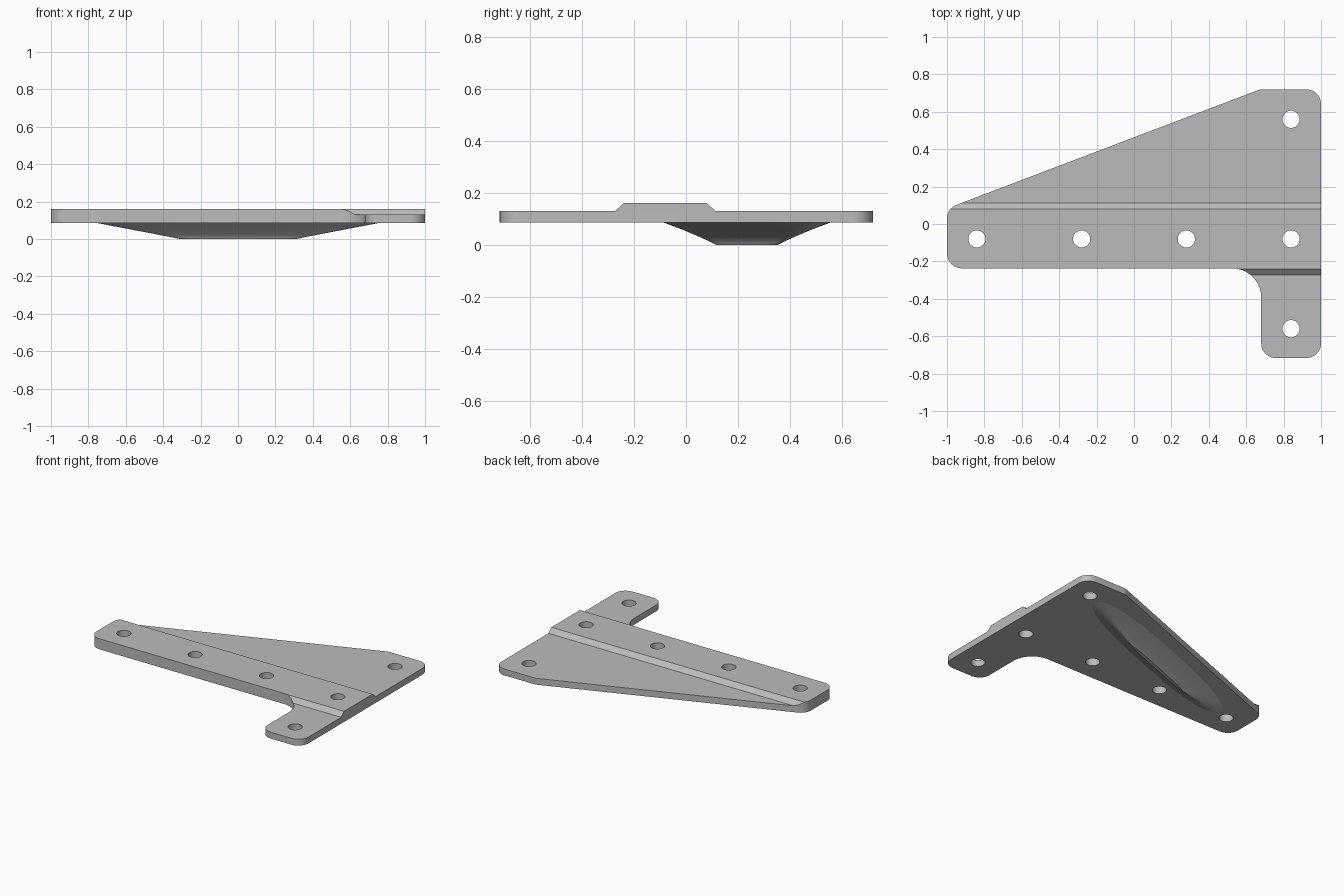
import bpy, bmesh, math
from mathutils import Vector, Matrix

cube = bpy.data.objects.get("Cube")
if cube:
    bpy.data.objects.remove(cube, do_unlink=True)

grey = bpy.data.materials.new("plain grey metal")
grey.use_nodes = True
grey.diffuse_color = (0.5, 0.5, 0.5, 1)
grey.node_tree.nodes["Principled BSDF"].inputs["Base Color"].default_value = (0.5, 0.5, 0.5, 1)


def make_object(name, bm):
    bmesh.ops.recalc_face_normals(bm, faces=bm.faces)
    mesh = bpy.data.meshes.new(name)
    bm.to_mesh(mesh)
    bm.free()
    mesh.materials.append(grey)
    obj = bpy.data.objects.new(name, mesh)
    bpy.context.collection.objects.link(obj)
    return obj


def prism(name, points, direction):
    """Extrude a closed outline along a direction."""
    bm = bmesh.new()
    face = bm.faces.new([bm.verts.new(p) for p in points])
    result = bmesh.ops.extrude_face_region(bm, geom=[face], use_keep_orig=True)
    moved = [g for g in result["geom"] if isinstance(g, bmesh.types.BMVert)]
    bmesh.ops.translate(bm, verts=moved, vec=direction)
    return make_object(name, bm)


def rounded(corners, steps=10):
    """Replace every (x, y, radius) corner by an arc."""
    points = []
    for i, (x, y, r) in enumerate(corners):
        p = Vector((x, y))
        a = (Vector(corners[i - 1][:2]) - p).normalized()
        b = (Vector(corners[(i + 1) % len(corners)][:2]) - p).normalized()
        half = a.angle(b) / 2
        centre = p + (a + b).normalized() * r / math.sin(half)
        start = p + a * r / math.tan(half) - centre
        end = p + b * r / math.tan(half) - centre
        sweep = start.angle_signed(end)
        for k in range(steps + 1):
            turn = Matrix.Rotation(-sweep * k / steps, 2)
            points.append(centre + turn @ start)
    return points


def cut(obj, tool, operation):
    tool.hide_render = True
    mod = obj.modifiers.new(operation.title(), "BOOLEAN")
    mod.operation = operation
    mod.solver = "EXACT"
    mod.object = tool
    bpy.ops.object.select_all(action="DESELECT")
    bpy.context.view_layer.objects.active = obj
    obj.select_set(True)
    bpy.ops.object.modifier_apply(modifier=mod.name)
    bpy.data.objects.remove(tool, do_unlink=True)


def smooth(obj):
    bpy.ops.object.select_all(action="DESELECT")
    bpy.context.view_layer.objects.active = obj
    obj.select_set(True)
    bpy.ops.object.shade_smooth_by_angle(angle=math.radians(30))


BOTTOM, STEP, TOP = 0.085, 0.13, 0.16

# Plate outline with rounded corners
outline = rounded([
    (-1, -0.237, 0.08), (0.68, -0.237, 0.155), (0.68, -0.717, 0.08),
    (1, -0.717, 0.08), (1, 0.72, 0.08), (0.675, 0.72, 0.08), (-1, 0.083, 0.08)])
plate = prism("bracket_plate", [(p.x, p.y, BOTTOM) for p in outline], (0, 0, 0.2))

# Raised band with sloped sides, as a side profile
profile = [(-1, 0), (1, 0), (1, STEP), (0.113, STEP), (0.08, TOP),
           (-0.24, TOP), (-0.272, STEP), (-1, STEP)]
cut(plate, prism("band_profile", [(-2, y, z) for y, z in profile], (4, 0, 0)), "INTERSECT")

# Screw holes
holes = [(x, -0.08) for x in (-0.84, -0.28, 0.28, 0.84)] + [(0.84, 0.56), (0.84, -0.56)]
for x, y in holes:
    circle = [(x + 0.046 * math.cos(a), y + 0.046 * math.sin(a), -0.1)
              for a in (math.tau * k / 40 for k in range(40))]
    cut(plate, prism("hole_cutter", circle, (0, 0, 0.5)), "DIFFERENCE")
smooth(plate)

# Keel-like rib below, running parallel to the slanted edge
bm = bmesh.new()
SIDES, LEVELS = 64, 10
rings = []
for i in range(LEVELS + 1):
    t = i / LEVELS
    length = 0.8 - 0.47 * t
    width = 0.012 + 0.11 * (1 - t) ** 1.6
    ring = []
    for k in range(SIDES):
        c, s = math.cos(math.tau * k / SIDES), math.sin(math.tau * k / SIDES)
        ring.append(bm.verts.new((math.copysign(abs(c) ** 0.8, c) * length,
                                  math.copysign(abs(s) ** 0.8, s) * width,
                                  BOTTOM * (1 - t))))
    rings.append(ring)
for low, high in zip(rings, rings[1:]):
    for k in range(SIDES):
        n = (k + 1) % SIDES
        bm.faces.new((low[k], low[n], high[n], high[k]))
bm.faces.new(rings[0])
bm.faces.new(rings[-1])
slant = math.atan2(0.637, 1.675)
bmesh.ops.transform(bm, verts=bm.verts, matrix=Matrix.Translation((0, 0.235, 0))
                    @ Matrix.Rotation(slant, 4, "Z"))
smooth(make_object("underside_rib", bm))
